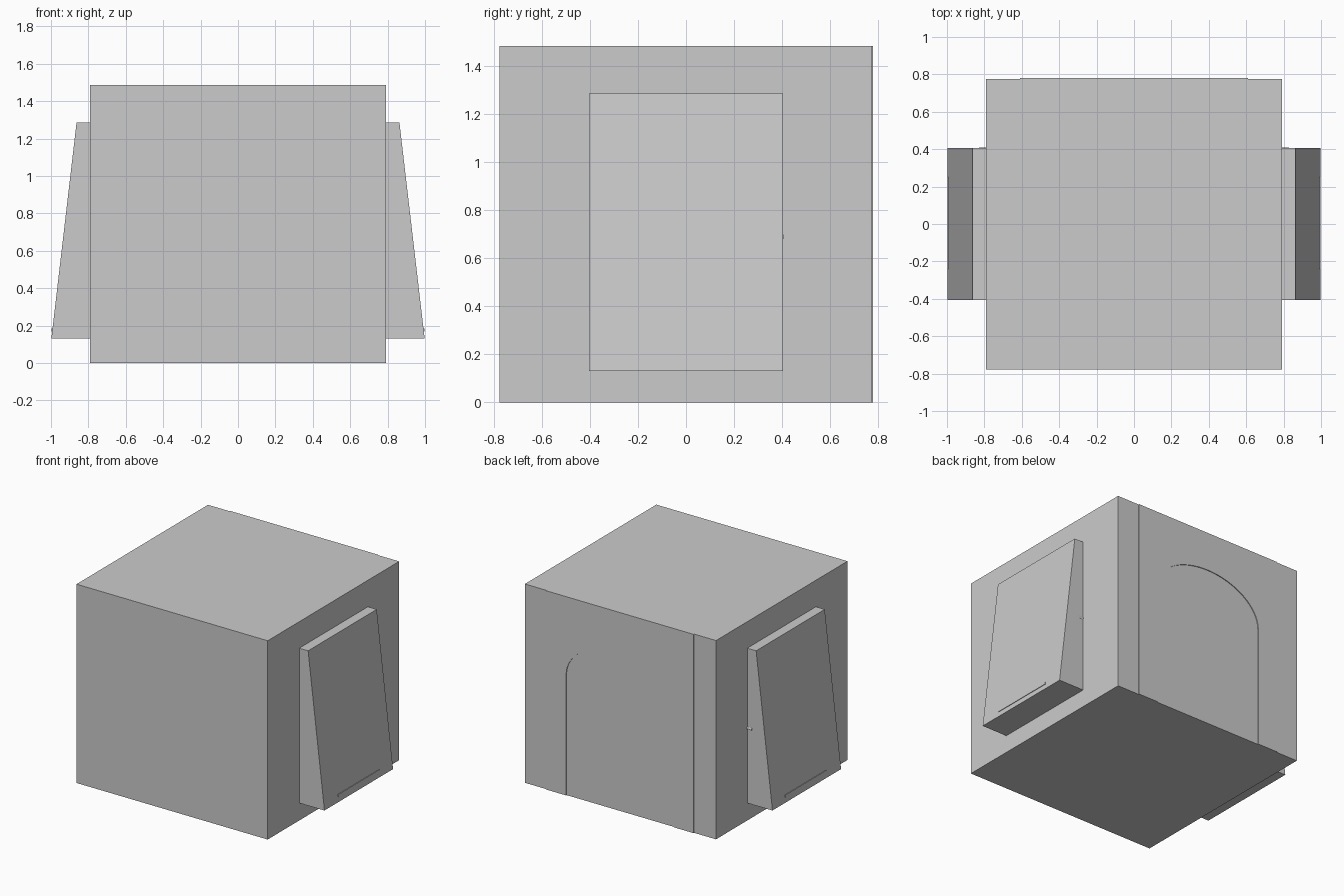
import bpy, math

if "Cube" in bpy.data.objects:
    bpy.data.objects.remove(bpy.data.objects["Cube"])


def prism(name, pts, axis, a, b):
    """Extrude a 2D profile between a and b along x or y."""
    if axis == 'y':
        put = lambda p, t: (p[0], t, p[1])
    else:
        put = lambda p, t: (t, p[0], p[1])
    n = len(pts)
    verts = [put(p, a) for p in pts] + [put(p, b) for p in pts]
    faces = [tuple(range(n)), tuple(range(2 * n - 1, n - 1, -1))]
    faces += [(i, i + n, (i + 1) % n + n, (i + 1) % n) for i in range(n)]
    mesh = bpy.data.meshes.new(name)
    mesh.from_pydata(verts, [], faces)
    obj = bpy.data.objects.new(name, mesh)
    bpy.context.collection.objects.link(obj)
    bpy.context.view_layer.objects.active = obj
    bpy.ops.object.mode_set(mode='EDIT')
    bpy.ops.mesh.select_all(action='SELECT')
    bpy.ops.mesh.normals_make_consistent(inside=False)
    bpy.ops.object.mode_set(mode='OBJECT')
    return obj


def mirror(obj):
    obj.modifiers.new("mirror", 'MIRROR').use_axis[0] = True


W, H, BACK = 0.79, 1.485, 0.774

# Main cabinet
prism("cabinet_body", [(-W, 0), (W, 0), (W, H), (-W, H)], 'y', -0.778, BACK)

# Thin back panel with an arched opening from the floor
arch = [(0.445 * math.cos(t), 0.9 + 0.295 * math.sin(t))
        for t in (math.pi * i / 32 for i in range(33))]
panel = [(0.61, 0), (0.61, H), (-0.61, H), (-0.61, 0), (-0.445, 0)]
panel += arch[::-1] + [(0.445, 0)]
prism("back_arch_panel", panel, 'y', BACK, 0.78)

# Sloped side boxes, deeper at the bottom
side = prism("side_box", [(W, 0.13), (0.998, 0.13), (0.863, 1.287), (W, 1.287)],
             'y', -0.405, 0.405)
mirror(side)

# Thin grip strip near the bottom of each sloped face
strip = prism("grip_strip", [(0.98, 0.168), (0.998, 0.168), (0.996, 0.185), (0.98, 0.185)],
              'y', -0.24, 0.25)
mirror(strip)

# Small latch pin on the rear edge of each side box
latch = prism("latch_pin", [(0.397 + 0.012 * math.cos(math.tau * i / 16),
                             0.69 + 0.012 * math.sin(math.tau * i / 16))
                            for i in range(16)], 'x', W, 0.828)
mirror(latch)
